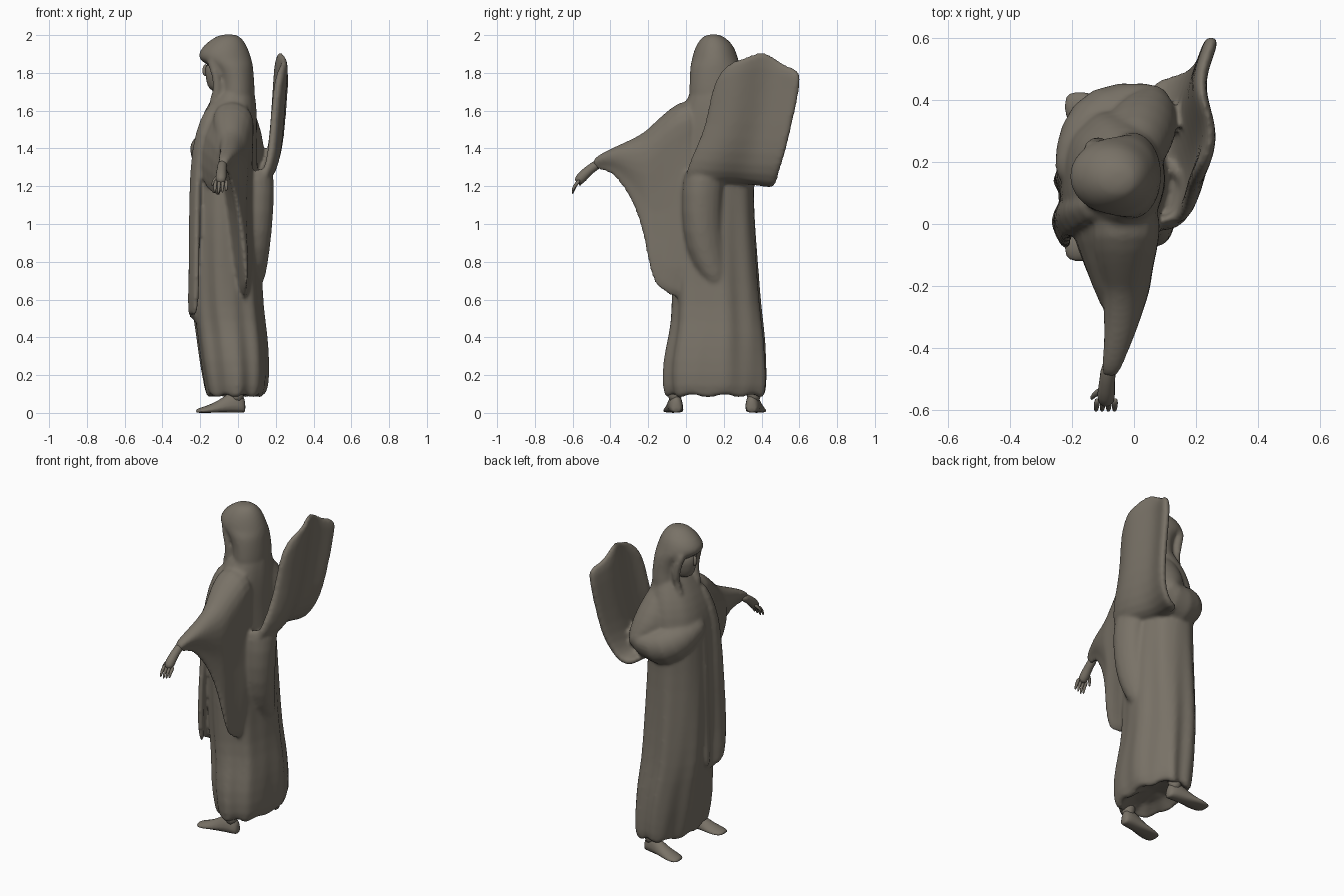
import bpy, bmesh, math
from mathutils import Vector

stone = bpy.data.materials.new("weathered stone")
stone.diffuse_color = (0.19, 0.168, 0.135, 1)


def finish(name, bm, subdiv=1, thick=0):
    bmesh.ops.recalc_face_normals(bm, faces=bm.faces)
    me = bpy.data.meshes.new(name)
    bm.to_mesh(me)
    bm.free()
    ob = bpy.data.objects.new(name, me)
    bpy.context.collection.objects.link(ob)
    me.materials.append(stone)
    for p in me.polygons:
        p.use_smooth = True
    if thick:
        m = ob.modifiers.new("thickness", 'SOLIDIFY')
        m.thickness, m.offset = thick, 0
    if subdiv:
        ob.modifiers.new("smooth", 'SUBSURF').levels = subdiv
    return ob


def grid(name, rows, closed=True, caps=True, **kw):
    """Skin a list of point rows; closed rows make a tube."""
    bm = bmesh.new()
    vs = [[bm.verts.new(p) for p in r] for r in rows]
    n = len(rows[0])
    for a, b in zip(vs, vs[1:]):
        for i in range(n if closed else n - 1):
            j = (i + 1) % n
            bm.faces.new((a[i], a[j], b[j], b[i]))
    if closed and caps:
        bm.faces.new(vs[0][::-1])
        bm.faces.new(vs[-1])
    return finish(name, bm, **kw)


def tube(name, path, n=8):
    """Round tube through (x, y, z, radius) points."""
    pts = [Vector(p[:3]) for p in path]
    rows = []
    for k, p in enumerate(path):
        d = (pts[min(k + 1, len(pts) - 1)] - pts[max(k - 1, 0)]).normalized()
        u = d.cross(Vector((0.3, 0.2, 1))).normalized()
        v = d.cross(u)
        rows.append([pts[k] + p[3] * (u * math.cos(t) + v * math.sin(t))
                     for t in (2 * math.pi * i / n for i in range(n))])
    return grid(name, rows)


def stack(name, levels, n=40, fold=0.0, wide=0.95):
    """Stacked horizontal outlines (z, x0, x1, y0, y1) with cloth folds."""
    rows = []
    for z, x0, x1, y0, y1 in levels:
        r = []
        for i in range(n):
            t = 2 * math.pi * i / n
            c, s = math.cos(t), math.sin(t)
            amp = fold * min(1, max(0.25, 1.5 - z))
            f = 1 + amp * (math.sin(7 * t + 1.2 * z) + 0.6 * math.sin(12 * t - 2 * z)) - 0.6 * amp
            cx = math.copysign(abs(c) ** wide, c)
            cy = math.copysign(abs(s) ** wide, s)
            r.append(((x0 + x1) / 2 + (x1 - x0) / 2 * f * cx,
                      (y0 + y1) / 2 + (y1 - y0) / 2 * f * cy,
                      z + 0.4 * amp * math.sin(9 * t) * (z < 0.12)))
        rows.append(r)
    return grid(name, rows)


cloth = []
# robe from hem to neck
cloth.append(stack("robe", [
    (0.15, -0.10, 0.07, -0.02, 0.34), (0.06, -0.17, 0.13, -0.10, 0.42),
    (0.13, -0.18, 0.165, -0.125, 0.44), (0.28, -0.21, 0.165, -0.125, 0.435),
    (0.42, -0.225, 0.155, -0.09, 0.425), (0.55, -0.25, 0.135, -0.075, 0.405),
    (0.80, -0.255, 0.125, -0.08, 0.385), (1.05, -0.25, 0.115, -0.08, 0.365),
    (1.25, -0.245, 0.105, -0.07, 0.36), (1.40, -0.24, 0.10, -0.07, 0.37),
    (1.50, -0.22, 0.10, -0.06, 0.36), (1.60, -0.18, 0.10, -0.02, 0.33),
    (1.68, -0.13, 0.09, 0.01, 0.29), (1.74, -0.10, 0.08, 0.05, 0.26)], fold=0.045))

# hood, with its lip overhanging the face
cloth.append(stack("hood", [
    (1.62, -0.12, 0.09, 0.01, 0.31), (1.70, -0.10, 0.09, 0.015, 0.295),
    (1.78, -0.11, 0.085, 0.02, 0.29), (1.84, -0.15, 0.08, 0.02, 0.285),
    (1.865, -0.205, 0.075, 0.03, 0.28), (1.90, -0.215, 0.065, 0.035, 0.27),
    (1.95, -0.18, 0.045, 0.055, 0.25), (1.985, -0.13, 0.02, 0.08, 0.21),
    (2.005, -0.09, -0.01, 0.11, 0.18)], n=24, wide=1))

# face, nose and side lips of the hood
stack("face", [(1.70, -0.14, -0.04, 0.12, 0.20), (1.73, -0.165, -0.02, 0.10, 0.22),
               (1.79, -0.175, 0.0, 0.085, 0.235), (1.87, -0.18, 0.0, 0.08, 0.24)], n=16, wide=1)
tube("nose", [(-0.172, 0.16, 1.85, 0.012), (-0.182, 0.16, 1.80, 0.016), (-0.165, 0.16, 1.785, 0.012)], 6)
for s in (-1, 1):
    cloth.append(tube("hood_side_lip", [
        (-0.15, 0.16 + s * 0.08, 1.89, 0.03), (-0.12, 0.16 + s * 0.10, 1.80, 0.025),
        (-0.10, 0.16 + s * 0.095, 1.71, 0.03), (-0.14, 0.16 + s * 0.08, 1.60, 0.04)]))

# draped sleeve of the outstretched arm: (y, top, bottom, half width, x top, x bottom)
rows = []
for y, top, bot, w, xt, xb in [
        (0.08, 1.70, 0.52, 0.12, -0.03, 0.04), (-0.05, 1.65, 0.52, 0.12, -0.035, 0.04),
        (-0.125, 1.585, 0.57, 0.10, -0.04, 0.045), (-0.19, 1.525, 0.655, 0.085, -0.04, 0.055),
        (-0.215, 1.50, 0.88, 0.08, -0.04, 0.03), (-0.27, 1.465, 1.08, 0.07, -0.045, 0.0),
        (-0.35, 1.425, 1.22, 0.055, -0.05, -0.03), (-0.43, 1.385, 1.29, 0.04, -0.065, -0.06),
        (-0.50, 1.345, 1.275, 0.03, -0.08, -0.08)]:
    h = top - bot
    a = min(h * 0.5, 0.24)       # depth of the arm part, above a thin hanging sheet
    lo = 0.25 + 2.2 * max(0, y + 0.14)
    prof = [(0, 0), (0.7, 0.12 * a), (1, 0.45 * a), (0.8, a), (lo + 0.08, a + (h - a) * 0.35),
            (lo, a + (h - a) * 0.75), (0, h)]
    loop = prof + [(-px, pz) for px, pz in prof[-2:0:-1]]
    rows.append([(xt + (xb - xt) * pz / h + w * px, y, top - pz) for px, pz in loop])
cloth.append(grid("draped_sleeve", rows))

# hanging front edge of that sleeve
cloth.append(grid("sleeve_corner", [
    [(-0.10, 0.03, 1.62), (-0.07, -0.12, 1.54), (-0.06, -0.30, 1.41)],
    [(-0.19, 0.02, 1.48), (-0.14, -0.11, 1.46), (-0.085, -0.30, 1.36)],
    [(-0.20, 0.0, 1.32), (-0.16, -0.12, 1.28), (-0.09, -0.28, 1.24)],
    [(-0.18, -0.03, 1.2), (-0.12, -0.13, 1.14), (-0.08, -0.23, 1.14)]], closed=False, thick=0.03))

# outstretched hand
tube("palm", [(-0.08, -0.44, 1.335, 0.03), (-0.087, -0.51, 1.29, 0.026),
              (-0.09, -0.55, 1.25, 0.034), (-0.09, -0.58, 1.215, 0.026)])
for i in range(4):
    x = -0.117 + 0.019 * i
    tube("finger", [(x, -0.56, 1.235, 0.013), (x * 1.04, -0.592, 1.20, 0.011),
                    (x * 1.05, -0.602, 1.155 + 0.008 * abs(i - 1), 0.007)], 6)
tube("thumb", [(-0.10, -0.53, 1.26, 0.014), (-0.13, -0.55, 1.23, 0.011), (-0.138, -0.565, 1.20, 0.007)], 6)

# bent arm wrapped in cloth across the chest
cloth.append(tube("bent_arm", [
    (-0.01, 0.19, 1.64, 0.09), (0.0, 0.25, 1.53, 0.11), (0.025, 0.31, 1.41, 0.125),
    (0.05, 0.37, 1.30, 0.12), (-0.03, 0.365, 1.295, 0.12), (-0.13, 0.31, 1.34, 0.12),
    (-0.18, 0.22, 1.39, 0.085), (-0.20, 0.12, 1.43, 0.06)], 12))

# cloak wing blown upward, curling under to the elbow:
# (left y, z, right y, z, left x, right x, middle rise)
rows = []
for ly, lz, ry, rz, xl, xr, rise in [
        (0.17, 1.785, 0.605, 1.80, 0.235, 0.24, 0.12), (0.13, 1.69, 0.61, 1.73, 0.22, 0.235, 0.05),
        (0.105, 1.52, 0.56, 1.52, 0.205, 0.22, 0), (0.045, 1.39, 0.525, 1.36, 0.195, 0.20, 0),
        (0.0, 1.29, 0.49, 1.265, 0.175, 0.16, 0), (-0.01, 1.21, 0.48, 1.195, 0.145, 0.10, 0.03),
        (0.02, 1.20, 0.45, 1.22, 0.06, 0.03, 0.03)]:
    rows.append([(xl + (xr - xl) * t + 0.022 * math.sin(2 * math.pi * t * 1.2 - 0.3) - 0.02 * (1 - t) ** 3,
                  ly + (ry - ly) * t,
                  lz + (rz - lz) * t + rise * math.sin(math.pi * t ** 0.9)
                  + 0.012 * math.sin(14 * t) * (rise > 0.1)) for t in (i / 10 for i in range(11))])
cloth.append(grid("cloak_wing", rows, closed=False, thick=0.045))

# cloak tail hanging down the back: (z, left y, right y, x)
rows = [[(x - d, l + (r - l) * t, z)
         for t, d in ((0, 0.10), (0.06, 0.035), (0.3, 0), (0.6, 0), (0.94, 0.035), (1, 0.08))]
        for z, l, r, x in [(1.30, 0.01, 0.2, 0.165), (1.18, -0.01, 0.17, 0.175), (0.95, -0.005, 0.17, 0.16),
                           (0.80, 0.04, 0.20, 0.14), (0.68, 0.11, 0.23, 0.12)]]
cloth.append(grid("cloak_tail", rows, closed=False, thick=0.045))

# front cloak panel with pleats: (z, left y, right y, x)
rows = [[(x + 0.018 * math.cos(3 * math.pi * t), l + (r - l) * t, z + 0.02 * math.sin(8 * t) * (z < 0.6))
         for t in (i / 8 for i in range(9))]
        for z, l, r, x in [(1.62, 0.02, 0.15, -0.14), (1.48, -0.02, 0.17, -0.20), (1.30, -0.04, 0.17, -0.225),
                           (1.0, -0.06, 0.17, -0.23), (0.7, -0.09, 0.16, -0.23), (0.49, -0.05, 0.16, -0.24)]]
cloth.append(grid("front_panel", rows, closed=False, thick=0.035))

# fuse all cloth into one continuous drapery
bpy.ops.object.select_all(action='DESELECT')
for ob in cloth:
    ob.select_set(True)
bpy.context.view_layer.objects.active = cloth[0]
bpy.ops.object.convert(target='MESH')
bpy.ops.object.join()
drapery = bpy.context.view_layer.objects.active
drapery.name = "draped_robe"
m = drapery.modifiers.new("fuse", 'REMESH')
m.mode, m.voxel_size, m.use_smooth_shade = 'VOXEL', 0.011, True
m = drapery.modifiers.new("soften", 'SMOOTH')
m.factor, m.iterations = 0.5, 6

# feet, toes toward -x: (x, half width, height)
for cy, turn in ((-0.06, 0.08), (0.36, -0.12)):
    rows = []
    for x, w, h in [(0.04, 0.02, 0.06), (0.025, 0.036, 0.11), (-0.03, 0.042, 0.13), (-0.08, 0.045, 0.085),
                    (-0.14, 0.055, 0.05), (-0.19, 0.055, 0.032), (-0.225, 0.035, 0.02)]:
        rows.append([(x, cy + turn * (x + 0.07) + w * px, h * pz) for px, pz in
                     [(-0.9, 0), (0.9, 0), (1.05, 0.35), (0.65, 0.8), (0, 1), (-0.65, 0.8), (-1.05, 0.35)]])
    grid("foot", rows)
    tube("ankle", [(-0.005, cy, 0.05, 0.036), (-0.005, cy, 0.11, 0.044), (-0.01, cy * 0.9 + 0.015, 0.20, 0.05)])
